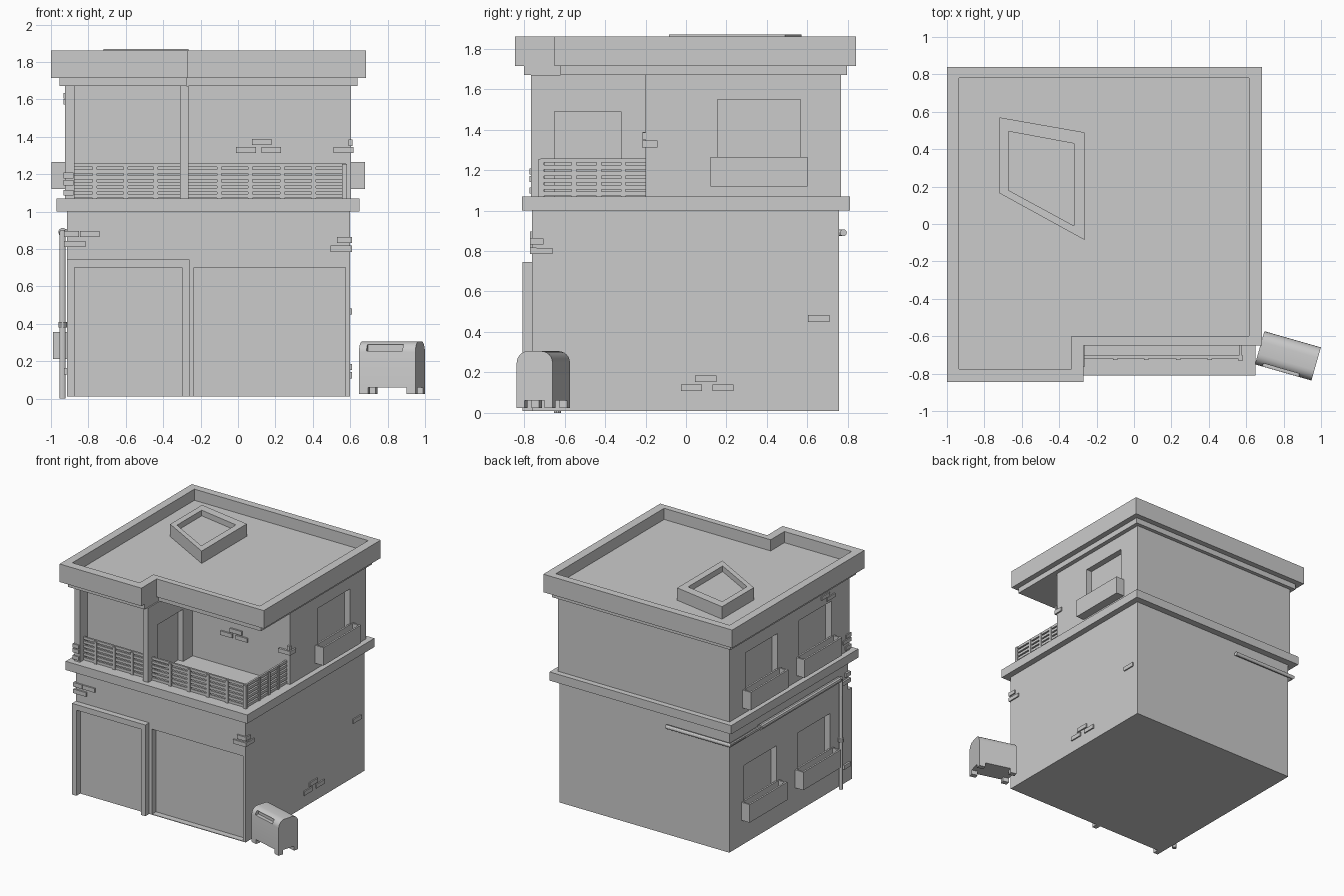
import bpy, bmesh, math
from mathutils import Matrix

if "Cube" in bpy.data.objects:
    bpy.data.objects.remove(bpy.data.objects["Cube"])


def prism(name, pts, z0, z1):
    """Extrude a plan outline (counter-clockwise) from z0 to z1."""
    bm = bmesh.new()
    f = bm.faces.new([bm.verts.new((x, y, z0)) for x, y in pts])
    r = bmesh.ops.extrude_face_region(bm, geom=[f])
    for v in r["geom"]:
        if isinstance(v, bmesh.types.BMVert):
            v.co.z = z1
    bmesh.ops.recalc_face_normals(bm, faces=bm.faces)
    me = bpy.data.meshes.new(name)
    bm.to_mesh(me)
    bm.free()
    ob = bpy.data.objects.new(name, me)
    bpy.context.collection.objects.link(ob)
    return ob


def box(name, x0, x1, y0, y1, z0, z1):
    return prism(name, [(x0, y0), (x1, y0), (x1, y1), (x0, y1)], z0, z1)


def cut(ob, cutter):
    """Apply a boolean difference and discard the cutter."""
    m = ob.modifiers.new("cut", 'BOOLEAN')
    m.operation, m.solver, m.object = 'DIFFERENCE', 'EXACT', cutter
    bpy.context.view_layer.objects.active = ob
    bpy.ops.object.modifier_apply(modifier=m.name)
    bpy.data.objects.remove(cutter)


def ell(x0, xm, x1, y0, ym, y1):
    """L-shaped plan: left part reaches forward to y0, right part to ym."""
    return [(x0, y0), (xm, y0), (xm, ym), (x1, ym), (x1, y1), (x0, y1)]


def pipe(name, pts, r):
    cu = bpy.data.curves.new(name, 'CURVE')
    cu.dimensions, cu.bevel_depth, cu.bevel_resolution, cu.use_fill_caps = '3D', r, 3, True
    sp = cu.splines.new('POLY')
    sp.points.add(len(pts) - 1)
    for p, c in zip(sp.points, pts):
        p.co = (*c, 1)
    ob = bpy.data.objects.new(name, cu)
    bpy.context.collection.objects.link(ob)
    bpy.ops.object.select_all(action='DESELECT')
    ob.select_set(True)
    bpy.context.view_layer.objects.active = ob
    bpy.ops.object.convert(target='MESH')
    bpy.ops.object.shade_smooth_by_angle()


# Storeys, floor slab
ground = box("ground_floor", -.915, .60, -.76, .755, .01, 1.0)
box("floor_slab", -.97, .65, -.81, .81, 1.0, 1.07)
upper = prism("upper_floor", ell(-.925, -.265, .605, -.765, -.2, .765), 1.07, 1.67)

# Garage recess, front loggia recess, balcony doorway
cut(ground, box("c", -.235, .575, -.9, -.71, .015, .70))
cut(upper, box("c", -.875, -.31, -.9, -.665, 1.0, 1.8))
cut(upper, box("c", -.31, -.1, -.65, -.32, 1.0, 1.49))

# Entrance frame
for x in (-.915, -.30):
    box("door_jamb", x, x + .04, -.808, -.755, .01, .745)
box("door_lintel", -.875, -.30, -.808, -.755, .70, .745)


# Windows with hollow planter boxes; side = -1 left wall, 1 right wall
def window(wall, face, side, y, z):
    xs = sorted((face - side * .05, face + side * .2))
    cut(wall, box("c", *xs, y + .035, y + .445, z + .002, z + .43))
    out = face + side * .073
    xs = sorted((face - side * .01, out))
    planter = box("planter", *xs, y, y + .48, z, z + .145)
    xs = sorted((face + side * .004, out - side * .014))
    cut(planter, box("c", *xs, y + .014, y + .466, z + .07, z + .3))


for y in (.12, -.565):
    window(upper, -.925, -1, y, 1.12)
    window(ground, -.915, -1, y, .212)
window(upper, .605, 1, .12, 1.12)

# Roof: fascia and parapet with sunken deck
prism("roof_fascia", ell(-.955, -.275, .64, -.80, -.62, .795), 1.67, 1.715)
roof = prism("roof_parapet", ell(-1, -.27, .685, -.845, -.65, .84), 1.715, 1.86)
cut(roof, prism("c", ell(-.935, -.335, .615, -.775, -.60, .78), 1.77, 2))

# Skewed skylight
sky = prism("skylight", [(-.72, .165), (-.265, -.085), (-.265, .49), (-.72, .57)], 1.765, 1.87)
cut(sky, prism("c", [(-.67, .18), (-.32, -.01), (-.32, .43), (-.67, .495)], 1.825, 2))

# Balcony railings: stacked slats with upright posts
for i in range(6):
    z = 1.072 + i * .033
    box("slat_left", -.88, -.305, -.718, -.703, z, z + .021)
    box("slat_front", -.27, .575, -.718, -.703, z, z + .021)
    box("slat_side", .562, .577, -.718, -.195, z, z + .021)
for x in (-.765, -.6, -.44, -.10, .066, .236, .405):
    box("rail_post", x - .012, x + .012, -.726, -.70, 1.065, 1.25)
for y in (-.554, -.43, -.31):
    box("rail_post", .558, .583, y - .012, y + .012, 1.065, 1.25)
box("corner_post", .556, .583, -.73, -.703, 1.065, 1.255)

# Exposed bricks: front faces (x, z), right wall (y, z)
for x, z, w in ((-.93, .863, .08), (-.845, .863, .105), (-.92, .81, .105),
                (.53, .832, .08), (.495, .785, .115)):
    box("front_brick", x, x + w, -.772, -.74, z, z + .033)
for x, z in ((.075, 1.355), (-.01, 1.312), (.125, 1.312)):
    box("balcony_brick", x, x + .105, -.213, -.18, z, z + .033)
box("corner_brick", .51, .617, -.217, -.14, 1.312, 1.345)
box("corner_brick", .59, .612, -.217, -.195, 1.35, 1.385)
for y, z in ((.603, .45), (.045, .152), (-.025, .108), (.13, .108)):
    box("side_brick", .58, .61, y, y + .105, z, z + .033)
for y, z in ((.785, .832), (.74, .785)):
    box("corner_brick", .58, .61, -.772, -y + .08, z, z + .03)
# Left wall bricks
for y, z in ((-.50, 1.605), (-.57, 1.572)):
    box("left_brick", -.934, -.90, y, y + .10, z, z + .03)
for z, w in ((1.085, .07), (1.14, .10), (1.178, .06)):
    box("left_brick", -.934, -.88, -.774, -.774 + w, z, z + .03)
for z, w in ((.863, .06), (.81, .1), (.13, .08)):
    box("left_brick", -.93, -.90, -.772, -.772 + w, z, z + .033)

# Drain pipe with sleeve and clamp
pipe("drain_pipe", [(-.37, .778, .89), (-.938, .778, .89), (-.938, -.635, .89), (-.938, -.635, 0)], .017)
pipe("pipe_sleeve", [(-.938, .40, .89), (-.938, -.61, .89)], .023)
pipe("pipe_clamp", [(-.938, -.635, .38), (-.938, -.635, .41)], .023)

# Street box: rounded-top profile swept along its length, four feet, slot
hw, r, top, L = .092, .058, .305, .157
prof = [(-hw, .06), (hw, .06)]
for side, a0 in ((1, 0), (-1, 90)):
    for i in range(7):
        a = math.radians(a0 + i * 15)
        prof.append((side * (hw - r) + r * math.cos(a), top - r + r * math.sin(a)))
street = prism("street_box", prof, -L, L)
street.data.transform(Matrix(((0, 0, 1, 0), (1, 0, 0, 0), (0, 1, 0, 0), (0, 0, 0, 1))))
cut(street, box("c", -.115, .085, -.2, -.062, .255, .288))
parts = [street]
for sx in (-1, 1):
    for sy in (-1, 1):
        xs = sorted((sx * L, sx * (L - .05)))
        ys = sorted((sy * hw, sy * (hw - .04)))
        parts.append(box("street_box_foot", *xs, *ys, .025, .062))
for p in parts:
    p.data.transform(Matrix.Translation((.823, -.705, 0)) @ Matrix.Rotation(math.radians(-16), 4, 'Z'))
bpy.ops.object.select_all(action='DESELECT')
street.select_set(True)
bpy.context.view_layer.objects.active = street
bpy.ops.object.shade_smooth_by_angle()
